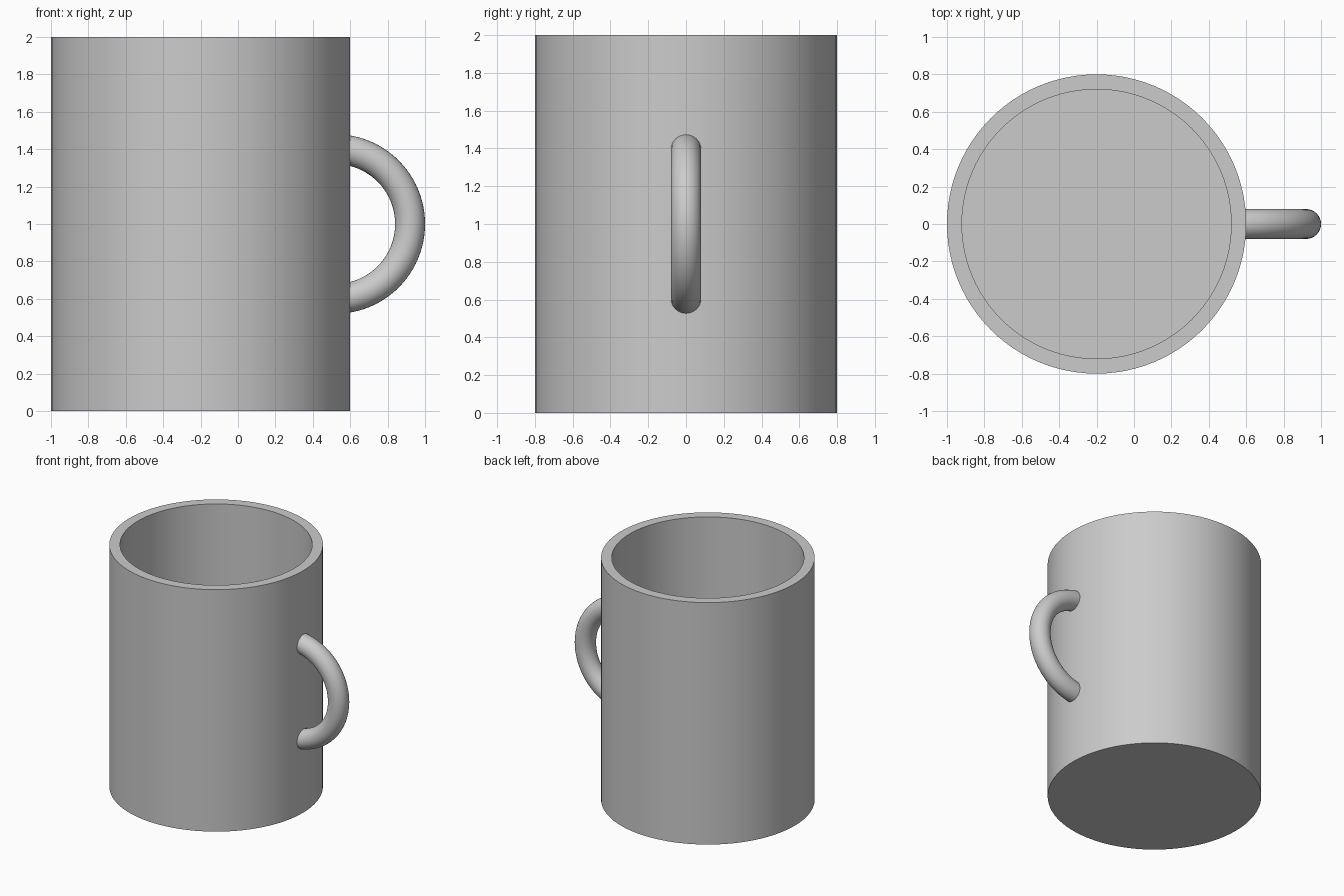
import bpy, bmesh, math
from mathutils import Matrix, Vector

if "Cube" in bpy.data.objects:
    bpy.data.objects.remove(bpy.data.objects["Cube"], do_unlink=True)

BODY_X, HEIGHT = -0.2, 2.0
OUTER, WALL = 0.8, 0.08
INNER = OUTER - WALL
HANDLE_R, TUBE_R = 0.4, 0.08

# Plain grey material
grey = bpy.data.materials.new("plain_grey")
grey.use_nodes = True
colour = (0.6, 0.6, 0.6, 1)
grey.diffuse_color = colour
grey.node_tree.nodes["Principled BSDF"].inputs["Base Color"].default_value = colour


def finish(bm, name):
    """Clean the mesh, make an object of it and smooth all but its sharp edges."""
    bmesh.ops.remove_doubles(bm, verts=bm.verts, dist=0.0001)
    bmesh.ops.recalc_face_normals(bm, faces=bm.faces)
    mesh = bpy.data.meshes.new(name)
    bm.to_mesh(mesh)
    bm.free()
    mesh.materials.append(grey)
    obj = bpy.data.objects.new(name, mesh)
    bpy.context.collection.objects.link(obj)
    bpy.ops.object.select_all(action="DESELECT")
    obj.select_set(True)
    bpy.context.view_layer.objects.active = obj
    bpy.ops.object.shade_smooth_by_angle(angle=math.radians(35))
    return obj


# Mug body: a hollow wall and floor profile turned about its upright axis
bm = bmesh.new()
profile = [(0, 0), (OUTER, 0), (OUTER, HEIGHT), (INNER, HEIGHT), (INNER, WALL), (0, WALL)]
points = [bm.verts.new((r, 0, z)) for r, z in profile]
edges = [bm.edges.new(pair) for pair in zip(points, points[1:])]
bmesh.ops.spin(bm, geom=points + edges, cent=(0, 0, 0), axis=(0, 0, 1),
               angle=math.tau, steps=96, use_merge=False)
body = finish(bm, "mug_body")
body.location.x = BODY_X

# Handle: a round section swept through a half ring, ends buried in the wall
bm = bmesh.new()
section = bmesh.ops.create_circle(bm, cap_ends=False, segments=32, radius=TUBE_R,
                                  matrix=Matrix.Translation(Vector((0, 0, HANDLE_R)))
                                  @ Matrix.Rotation(math.pi / 2, 4, "Y"))
bmesh.ops.spin(bm, geom=section["verts"] + list(bm.edges), cent=(0, 0, 0),
               axis=(0, 1, 0), angle=math.pi, steps=48)
bmesh.ops.holes_fill(bm, edges=[e for e in bm.edges if e.is_boundary], sides=0)
handle = finish(bm, "handle")
handle.location = (BODY_X + INNER, 0, HEIGHT / 2)
